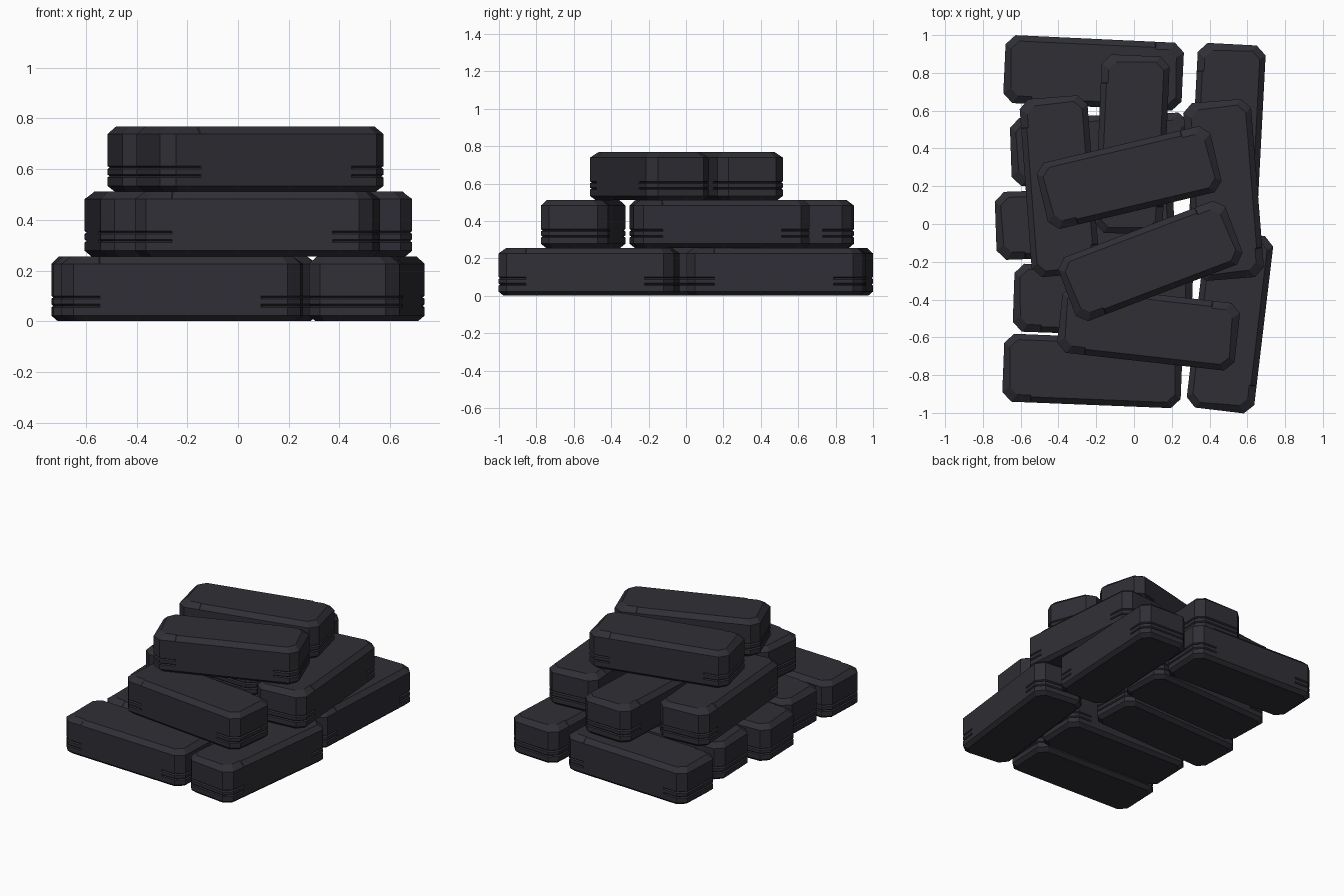
import bpy, bmesh, math
from mathutils import Vector

if "Cube" in bpy.data.objects:
    bpy.data.objects.remove(bpy.data.objects["Cube"])

LENGTH, WIDTH, HEIGHT = 0.945, 0.36, 0.256
CORNER, BAND = 0.05, 0.15

mat = bpy.data.materials.new("dark slate")
mat.use_nodes = True
color = (0.028, 0.028, 0.036, 1)
mat.diffuse_color = color
bsdf = mat.node_tree.nodes["Principled BSDF"]
bsdf.inputs["Base Color"].default_value = color
bsdf.inputs["Roughness"].default_value = 0.8


def outline(inset, groove, chip):
    """Chamfered rectangle; grooves and chips only reach the end bands."""
    pts = []
    hx, hy = LENGTH / 2, WIDTH / 2
    for sx, sy in ((1, 1), (-1, 1), (-1, -1), (1, -1)):
        d = inset + groove + (chip if sx == sy else 0)
        x, y = hx - d, hy - d
        c = CORNER - 0.25 * d
        corner = [(x, y - c), (x - c, y), (hx - BAND, y),
                  (hx - BAND - 0.004, hy - inset)]
        if sx != sy:
            corner.reverse()
        pts += [(sx * a, sy * b) for a, b in corner]
    return pts


# Side profile: height, inset, end groove, top corner wear
PROFILE = [
    (0.0, 0.025, 0, 0), (0.022, 0, 0, 0),
    (0.055, 0, 0, 0), (0.06, 0, 0.008, 0), (0.067, 0, 0, 0),
    (0.088, 0, 0, 0), (0.094, 0, 0.008, 0), (0.1, 0, 0, 0),
    (HEIGHT - 0.03, 0, 0, 0), (HEIGHT, 0.03, 0, 0.009),
]


def block_mesh():
    bm = bmesh.new()
    rings = [[bm.verts.new((x, y, z)) for x, y in outline(i, g, c)]
             for z, i, g, c in PROFILE]
    for low, high in zip(rings, rings[1:]):
        for k in range(len(low)):
            n = (k + 1) % len(low)
            bm.faces.new((low[k], low[n], high[n], high[k]))
    bm.faces.new(rings[0][::-1])
    bm.faces.new(rings[-1])
    bmesh.ops.recalc_face_normals(bm, faces=bm.faces)
    mesh = bpy.data.meshes.new("block")
    bm.to_mesh(mesh)
    bm.free()
    mesh.materials.append(mat)
    return mesh


# Stacked blocks: name, layer, x, y, turn in degrees
BLOCKS = [
    ("base_back_block", 0, -0.214, 0.80, -2.7),
    ("base_mid_back_block", 0, -0.18, 0.395, 2),
    ("base_middle_block", 0, -0.26, 0.005, 2),
    ("base_mid_front_block", 0, -0.165, -0.405, -2),
    ("base_front_block", 0, -0.22, -0.778, -2.3),
    ("base_left_back_block", 0, 0.495, 0.48, 87),
    ("base_left_front_block", 0, 0.508, -0.518, 83.2),
    ("middle_right_block", 1, -0.394, 0.20, 94.3),
    ("middle_centre_block", 1, -0.01, 0.42, 87.5),
    ("middle_left_block", 1, 0.474, 0.18, 94.6),
    ("middle_front_block", 1, 0.077, -0.55, -6.4),
    ("top_back_block", 2, -0.026, 0.246, 13.3),
    ("top_front_block", 2, 0.087, -0.196, 20.8),
]

shared = block_mesh()
for name, layer, x, y, turn in BLOCKS:
    block = bpy.data.objects.new(name, shared)
    block.location = Vector((x, y, layer * HEIGHT))
    block.rotation_euler.z = math.radians(turn)
    bpy.context.collection.objects.link(block)
